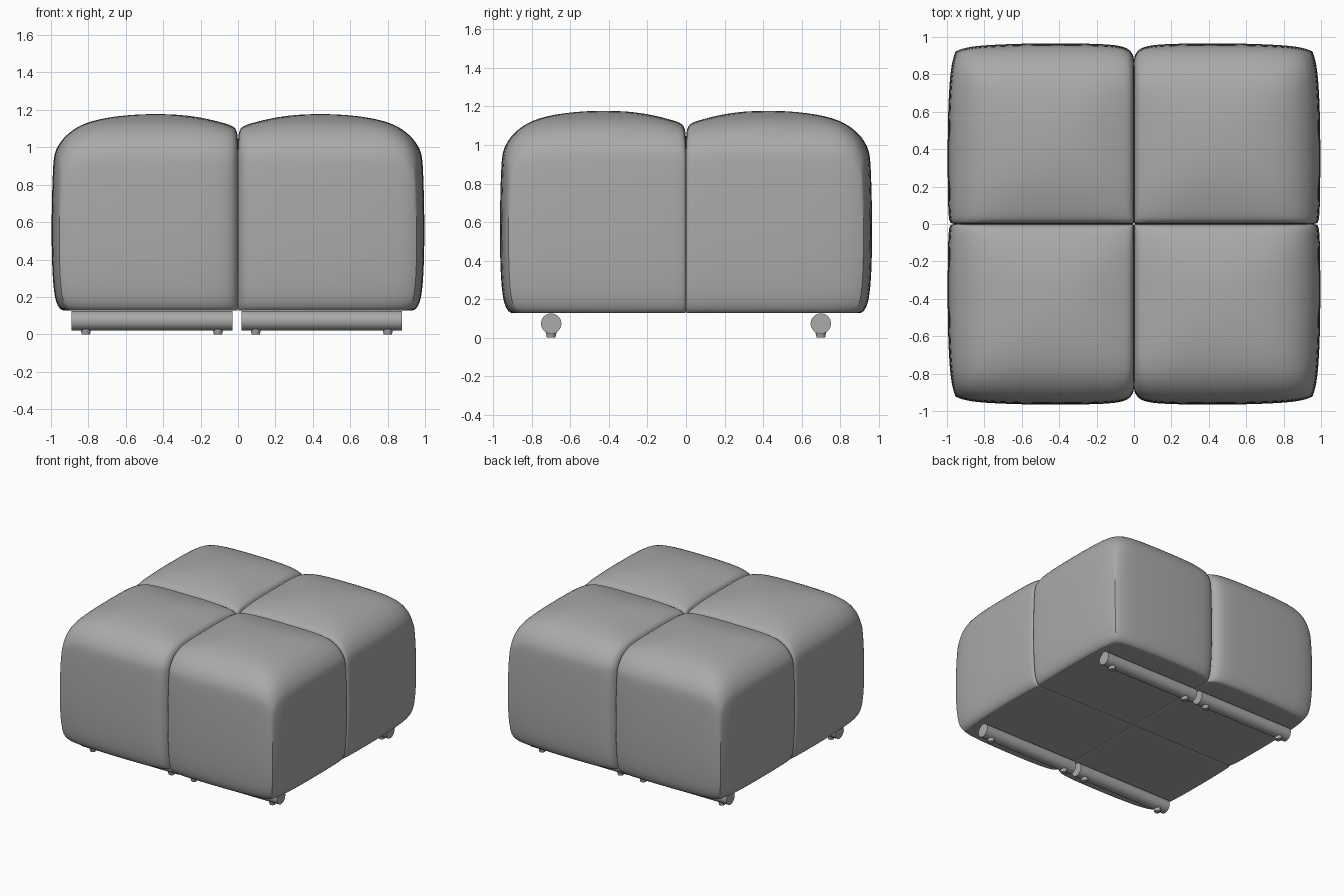
import bpy, bmesh, math

if "Cube" in bpy.data.objects:
    bpy.data.objects.remove(bpy.data.objects["Cube"])

grey = bpy.data.materials.new("grey fabric")
grey.diffuse_color = (0.4, 0.4, 0.4, 1)
grey.use_nodes = True
grey.node_tree.nodes["Principled BSDF"].inputs["Base Color"].default_value = grey.diffuse_color

# One quarter cushion, t runs from the seam (0) to the outer edge (1):
# t, crown drop, outer x reach, outer y reach
SHAPE = [(0, .115, .978, .895), (.01, .08, .985, .915), (.03, .065, .99, .938),
         (.07, .052, .993, .952), (.13, .036, .995, .96), (.22, .017, .996, .964),
         (.32, .005, .997, .966), (.43, 0, .997, .967), (.55, .003, .996, .966),
         (.66, .013, .994, .964), (.76, .029, .990, .960), (.84, .052, .985, .956),
         (.90, .083, .979, .950), (.945, .12, .971, .942), (.975, .155, .964, .934),
         (1, .20, .956, .922)]
# Wall from top to bottom: fraction of the height, inset
WALL = [(0, .020), (.04, .012), (.12, .007), (.3, .002), (.5, 0), (.7, .002),
        (.84, .009), (.91, .017), (.95, .026), (.98, .038), (1, .055)]
N, L = len(SHAPE) - 1, len(WALL) - 1
BASE, GAP = .127, .001


def point(i, j, l):
    a, da, _, ya = SHAPE[i]
    b, db, xb, _ = SHAPE[j]
    f, inset = WALL[l]
    top = 1.18 - (da ** 2.2 + db ** 2.2) ** (1 / 2.2)
    return (GAP + a * (xb - inset - GAP), GAP + b * (ya - inset - GAP),
            top + (BASE - top) * f)


def finish(obj):
    obj.data.materials.append(grey)
    bpy.context.view_layer.objects.active = obj
    bpy.ops.object.select_all(action='DESELECT')
    obj.select_set(True)
    bpy.ops.object.shade_smooth_by_angle(angle=math.radians(40))


bm = bmesh.new()
verts = {}


def v(i, j, l):
    if (i, j, l) not in verts:
        verts[i, j, l] = bm.verts.new(point(i, j, l))
    return verts[i, j, l]


# Top and base
for i in range(N):
    for j in range(N):
        for l in (0, L):
            bm.faces.new([v(i, j, l), v(i + 1, j, l), v(i + 1, j + 1, l), v(i, j + 1, l)])
# Seam walls and outer walls
for k in range(N):
    for l in range(L):
        for e in (0, N):
            bm.faces.new([v(e, k, l), v(e, k + 1, l), v(e, k + 1, l + 1), v(e, k, l + 1)])
            bm.faces.new([v(k, e, l), v(k + 1, e, l), v(k + 1, e, l + 1), v(k, e, l + 1)])
bmesh.ops.recalc_face_normals(bm, faces=bm.faces)
# Keep the stitched outer corner crisp
crease = bm.edges.layers.float.new("crease_edge")
for l in range(L):
    bm.edges.get((v(N, N, l), v(N, N, l + 1)))[crease] = 1.0
mesh = bpy.data.meshes.new("cushions")
bm.to_mesh(mesh)
bm.free()
cushions = bpy.data.objects.new("cushions", mesh)
bpy.context.collection.objects.link(cushions)
finish(cushions)
sub = cushions.modifiers.new("smooth", 'SUBSURF')
sub.levels = sub.render_levels = 1
mir = cushions.modifiers.new("four quarters", 'MIRROR')
mir.use_axis = (True, True, False)
mir.use_mirror_merge = False

# Round base rails with small tapered feet
for y in (-.7, .7):
    for x in (-.46, .448):
        bpy.ops.mesh.primitive_cylinder_add(vertices=32, radius=.053, depth=.86,
                                            location=(x, y, .073),
                                            rotation=(0, math.pi / 2, 0))
        bpy.context.object.name = "base_rail"
        finish(bpy.context.object)
        for dx in (-.353, .353):
            bpy.ops.mesh.primitive_cone_add(vertices=24, radius1=.022, radius2=.03,
                                            depth=.036, location=(x + dx, y, .018))
            bpy.context.object.name = "foot"
            finish(bpy.context.object)
